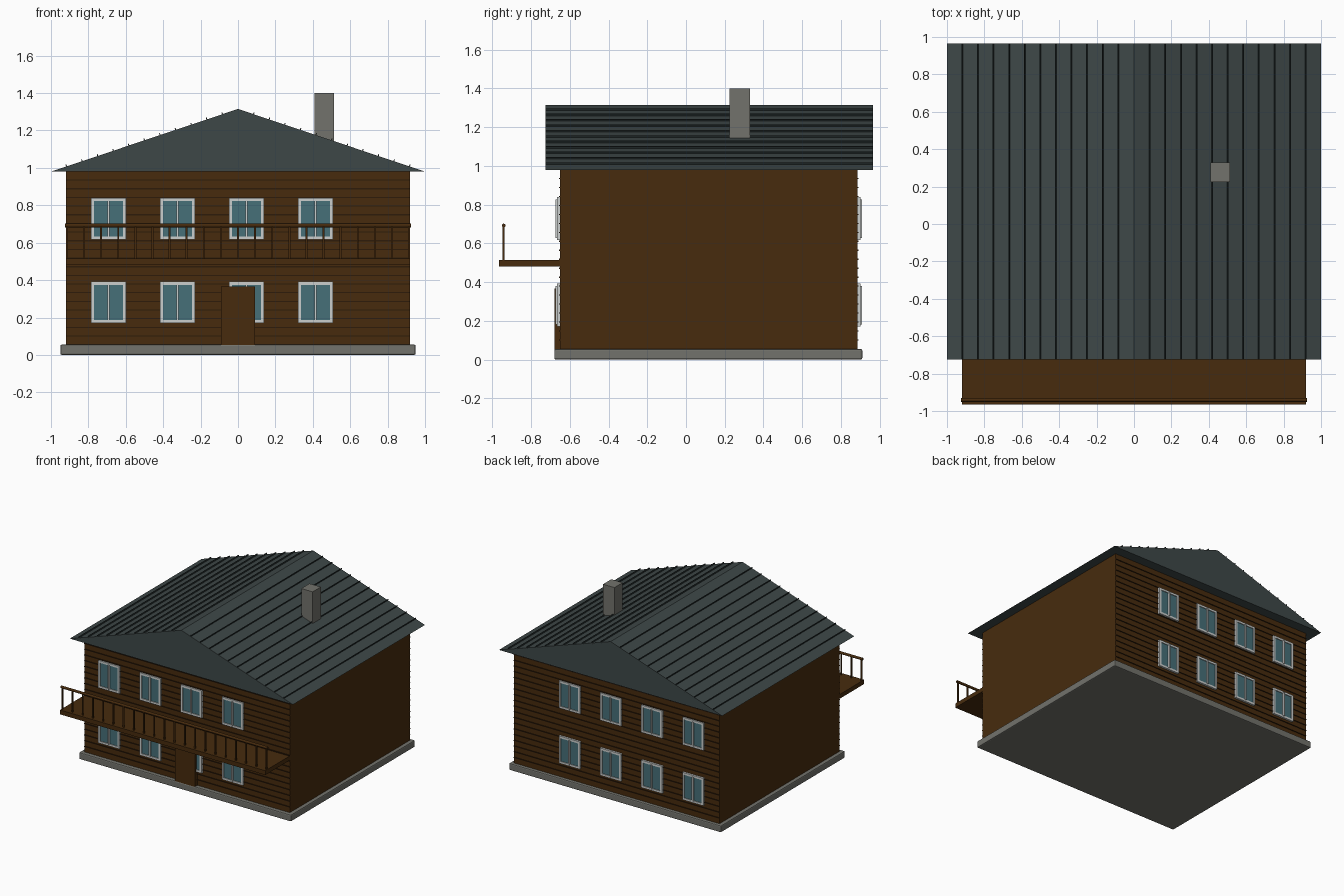
import bpy
import bmesh
import math
from mathutils import Matrix, Vector

if "Cube" in bpy.data.objects:
    bpy.data.objects.remove(bpy.data.objects["Cube"])


def material(name, rgb):
    m = bpy.data.materials.new(name)
    m.diffuse_color = (*rgb, 1.0)
    m.use_nodes = True
    m.node_tree.nodes["Principled BSDF"].inputs["Base Color"].default_value = m.diffuse_color
    return m


WOOD = material("brown wood", (0.063, 0.024, 0.004))
SEAM = material("dark wood seam", (0.026, 0.011, 0.003))
ROOF = material("slate roof", (0.048, 0.064, 0.064))
RIB = material("dark roof rib", (0.018, 0.026, 0.026))
STONE = material("grey stone", (0.17, 0.17, 0.15))
FRAME = material("pale window frame", (0.60, 0.62, 0.61))
GLASS = material("teal glass", (0.062, 0.16, 0.19))


def add_box(bm, x, y, z):
    """Add a box given its (min, max) range on each axis."""
    centre = Vector([(a + b) / 2 for a, b in (x, y, z)])
    size = [b - a for a, b in (x, y, z)]
    bmesh.ops.create_cube(bm, size=1, matrix=Matrix.Translation(centre) @ Matrix.Diagonal((*size, 1)))


def finish(name, bm, mat):
    bmesh.ops.recalc_face_normals(bm, faces=bm.faces)
    mesh = bpy.data.meshes.new(name)
    bm.to_mesh(mesh)
    bm.free()
    mesh.materials.append(mat)
    obj = bpy.data.objects.new(name, mesh)
    bpy.context.collection.objects.link(obj)
    return obj


def boxes(name, mat, *ranges):
    bm = bmesh.new()
    for r in ranges:
        add_box(bm, *r)
    return finish(name, bm, mat)


FRONT, BACK, HALF = -0.65, 0.885, 0.92
EAVE, RIDGE = 0.98, 1.315
ROOF_Y = (-0.725, 0.965)

# Foundation slab with softened edges
slab = boxes("foundation", STONE, ((-0.95, 0.95), (-0.68, 0.91), (0, 0.055)))
bevel = slab.modifiers.new("soft edge", "BEVEL")
bevel.width = 0.008
bevel.segments = 2

# Main walls
boxes("walls", WOOD, ((-HALF, HALF), (FRONT, BACK), (0.05, EAVE)))

# Horizontal cladding seams on front and back
seams = []
for i in range(1, 20):
    z = 0.055 + i * 0.0463
    for y in ((FRONT - 0.006, FRONT), (BACK, BACK + 0.006)):
        seams.append(((-HALF, HALF), y, (z - 0.003, z + 0.003)))
boxes("cladding_seams", SEAM, *seams)

# Solid gabled roof
bm = bmesh.new()
profile = [bm.verts.new((x, ROOF_Y[0], z)) for x, z in ((-1, EAVE), (1, EAVE), (0, RIDGE))]
face = bm.faces.new(profile)
ext = bmesh.ops.extrude_face_region(bm, geom=[face])
bmesh.ops.translate(bm, vec=(0, ROOF_Y[1] - ROOF_Y[0], 0),
                    verts=[v for v in ext["geom"] if isinstance(v, bmesh.types.BMVert)])
finish("roof", bm, ROOF)

# Standing ribs, square to each slope
bm = bmesh.new()
slope = math.atan2(RIDGE - EAVE, 1)
for side in (-1, 1):
    for i in range(1, 12):
        x = i / 12
        place = (Matrix.Translation((side * x, sum(ROOF_Y) / 2, RIDGE - x * (RIDGE - EAVE)))
                 @ Matrix.Rotation(side * slope, 4, "Y")
                 @ Matrix.Diagonal((0.005, ROOF_Y[1] - ROOF_Y[0], 0.02, 1)))
        bmesh.ops.create_cube(bm, size=1, matrix=place)
finish("roof_ribs", bm, RIB)

# Chimney
boxes("chimney", STONE, ((0.41, 0.512), (0.225, 0.33), (1.10, 1.40)))

# Windows: two rows of four on front and back
frames, panes = [], []
for wall, out in ((FRONT, -1), (BACK, 1)):
    def depth(a, b):
        return tuple(sorted((wall + out * a, wall + out * b)))
    for z0 in (0.17, 0.617):
        z1 = z0 + 0.222
        for i in range(4):
            cx = -0.692 + 0.369 * i
            x0, x1 = cx - 0.094, cx + 0.094
            t = 0.017
            # outer frame
            frames += [((x0, x0 + t), depth(0, 0.016), (z0, z1)),
                       ((x1 - t, x1), depth(0, 0.016), (z0, z1)),
                       ((x0 + t, x1 - t), depth(0, 0.016), (z0, z0 + t)),
                       ((x0 + t, x1 - t), depth(0, 0.016), (z1 - t, z1))]
            # centre bar
            frames.append(((cx - 0.005, cx + 0.005), depth(0, 0.024), (z0 + 0.012, z1 - 0.012)))
            # glass
            panes.append(((x0 + t, x1 - t), depth(0, 0.010), (z0 + t, z1 - t)))
boxes("window_frames", FRAME, *frames)
boxes("window_glass", GLASS, *panes)

# Front door
boxes("front_door", WOOD, ((-0.09, 0.09), (-0.678, FRONT), (0.05, 0.367)))

# Balcony deck
boxes("balcony_deck", WOOD, ((-HALF, HALF), (-0.965, FRONT), (0.48, 0.515)))

# Balcony railing: slim posts and a round handrail
posts = []
for i in range(21):
    x = -0.915 + i * 0.0915
    posts.append(((x - 0.005, x + 0.005), (-0.946, -0.936), (0.51, 0.69)))
boxes("railing_posts", WOOD, *posts)

bm = bmesh.new()
bmesh.ops.create_cone(bm, cap_ends=True, segments=12, radius1=0.01, radius2=0.01, depth=1.85,
                      matrix=Matrix.Translation((0, -0.941, 0.692)) @ Matrix.Rotation(math.pi / 2, 4, "Y"))
finish("handrail", bm, WOOD)
